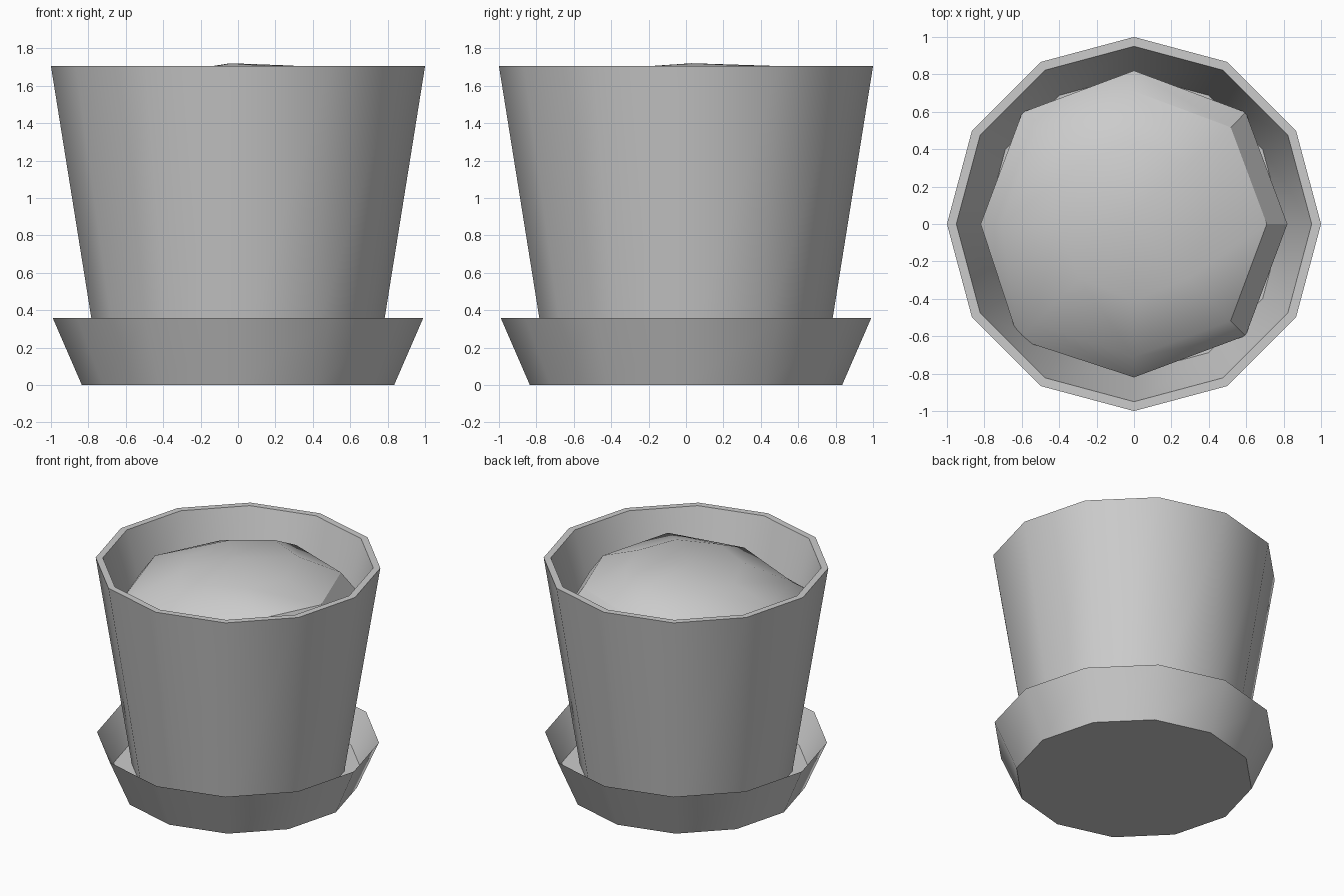
import bpy, bmesh, math

cube = bpy.data.objects.get("Cube")
if cube:
    bpy.data.objects.remove(cube, do_unlink=True)

grey = bpy.data.materials.new("plain grey")
grey.use_nodes = True
grey.diffuse_color = (0.6, 0.6, 0.6, 1)
grey.node_tree.nodes["Principled BSDF"].inputs["Base Color"].default_value = (0.6, 0.6, 0.6, 1)


def finish(name, bm, crease_angle):
    """Turn a bmesh into a smooth-shaded object with sharp edges kept."""
    mesh = bpy.data.meshes.new(name)
    bm.to_mesh(mesh)
    bm.free()
    mesh.materials.append(grey)
    obj = bpy.data.objects.new(name, mesh)
    bpy.context.collection.objects.link(obj)
    bpy.ops.object.select_all(action='DESELECT')
    obj.select_set(True)
    bpy.context.view_layer.objects.active = obj
    bpy.ops.object.shade_smooth_by_angle(angle=math.radians(crease_angle))


def lathe(name, profile, sides=12):
    """Closed turned shape; the profile runs from bottom centre outward and back in."""
    bm = bmesh.new()
    rings = []
    for r, z in profile:
        rings.append([bm.verts.new((r * math.cos(math.tau * i / sides),
                                    r * math.sin(math.tau * i / sides), z))
                      for i in range(sides)])
    for low, high in zip(rings, rings[1:]):
        for i in range(sides):
            j = (i + 1) % sides
            bm.faces.new((low[i], low[j], high[j], high[i]))
    bm.faces.new(rings[0][::-1])
    bm.faces.new(rings[-1])
    finish(name, bm, 35)


# Saucer: flared wall tapering to a thin rim, raised inner floor
lathe("saucer", [(0.835, 0), (0.99, 0.357), (0.873, 0.125)])

# Pot: tapered wall with a flat rim and a shallow hollow inside
lathe("pot", [(0.747, 0.125), (1.0, 1.704), (0.95, 1.704), (0.795, 1.17)])

# Soil: flattened low-poly ball resting in the hollow, lumpy on top
soil = bmesh.new()
bmesh.ops.create_uvsphere(soil, u_segments=8, v_segments=6, radius=0.82)
for v in soil.verts:
    x, y, z = v.co
    corner = abs(x * y) > 0.1
    v.co.z = z * 0.3 / 0.82 + 1.42
    if z > 0.8:  # off-centre peak
        v.co.x, v.co.y = -0.04, 0.03
    elif z > 0.6:  # upper ring, raised towards the back left
        v.co.z += (0.03 if x > 0 else 0.06) * x + (0.065 if y > 0 else -0.025) * y
        if y > 0.2:
            v.co.y *= 1.1
    elif z > -0.1 and corner:  # corners press into the pot wall
        spread = 1.065 if x < 0 and y < 0 else 1.03
        v.co.x *= spread
        v.co.y *= spread
    if 0.3 < z < 0.6:  # shoulder, sagging towards the front right
        if x < -0.1 and corner:
            v.co.z -= 0.03 if y > 0 else 0.075
        elif y < -0.1:
            v.co.z += 0.03 if corner else -0.02

# Crisp creases along the left side of the soil
for e in soil.edges:
    a, b = (v.co for v in e.verts)
    mid = (a + b) / 2
    if 1.45 < mid.z < 1.61 and mid.x > 0.1 and mid.y > -0.6:
        e.smooth = False
finish("soil_mound", soil, 60)
